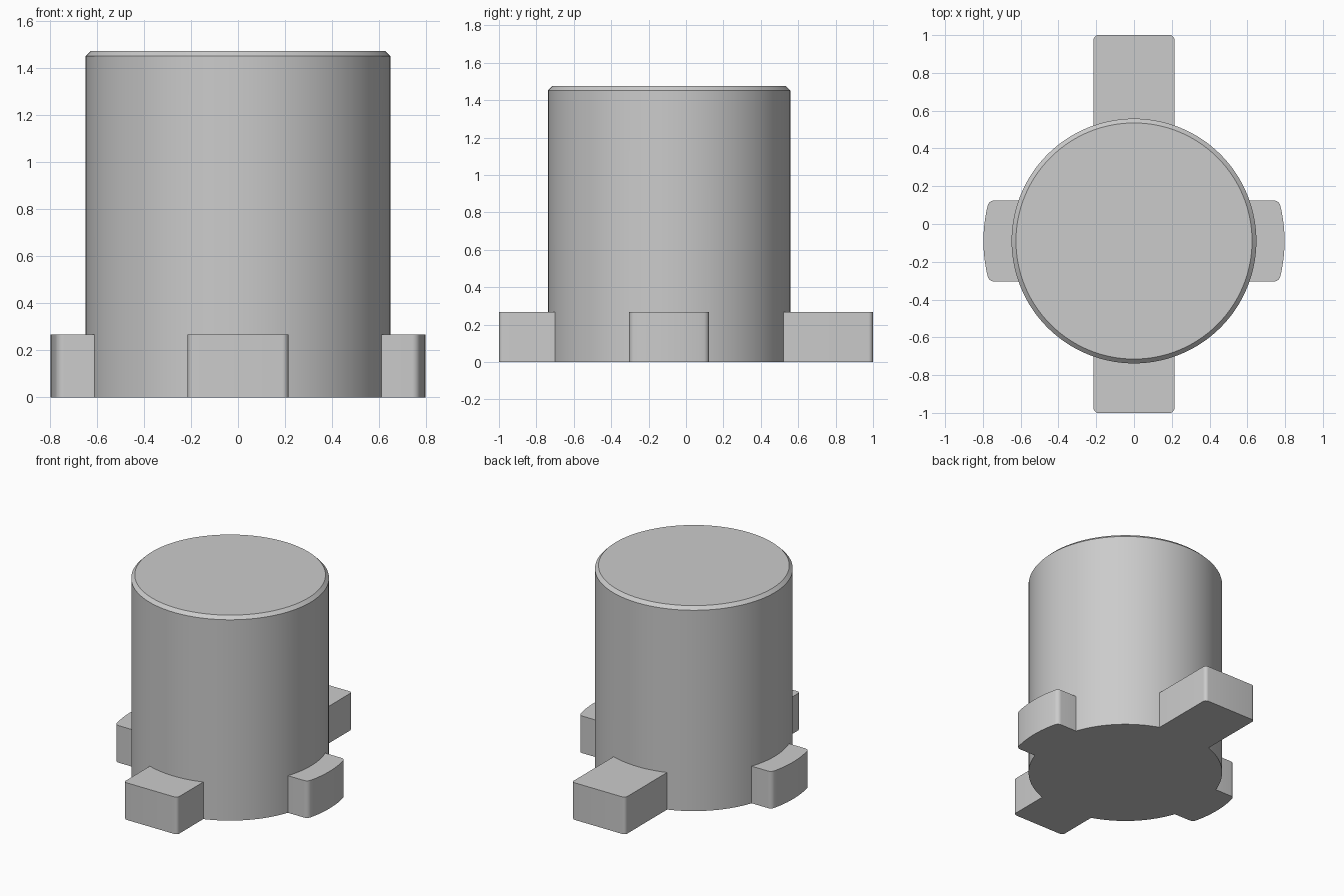
import bpy, bmesh
from math import sin, cos, pi, sqrt, atan2

cube = bpy.data.objects.get("Cube")
if cube:
    bpy.data.objects.remove(cube)

CENTRE_Y = -0.09
RADIUS, HEIGHT, CHAMFER = 0.648, 1.475, 0.023
LUG_HALF, LUG_HEIGHT = 0.214, 0.268
FLANGE_R = 0.797

grey = bpy.data.materials.new("plain grey")
grey.use_nodes = True
colour = (0.6, 0.6, 0.6, 1)
grey.diffuse_color = colour
grey.node_tree.nodes["Principled BSDF"].inputs["Base Color"].default_value = colour


def arc(cx, cy, r, start, end, steps):
    return [(cx + r * cos(start + (end - start) * i / steps),
             cy + r * sin(start + (end - start) * i / steps)) for i in range(steps + 1)]


def prism(name, outline, height, chamfer=0):
    """Extrude a counter-clockwise outline up from the ground."""
    bm = bmesh.new()
    base = bm.faces.new([bm.verts.new((x, y, 0)) for x, y in outline])
    top = bmesh.ops.extrude_face_region(bm, geom=[base], use_keep_orig=True)["geom"]
    bmesh.ops.translate(bm, vec=(0, 0, height),
                        verts=[v for v in top if isinstance(v, bmesh.types.BMVert)])
    bmesh.ops.recalc_face_normals(bm, faces=bm.faces[:])
    if chamfer:
        rim = [e for e in bm.edges if all(v.co.z > height - 0.001 for v in e.verts)]
        bmesh.ops.bevel(bm, geom=rim, offset=chamfer, segments=1, affect='EDGES')
    mesh = bpy.data.meshes.new(name)
    bm.to_mesh(mesh)
    bm.free()
    mesh.materials.append(grey)
    obj = bpy.data.objects.new(name, mesh)
    obj.location.y = CENTRE_Y
    bpy.context.collection.objects.link(obj)
    return obj


def straight_lug(reach, r=0.025):
    """Square-ended lug pointing along +x, with rounded corners."""
    h = LUG_HALF
    return ([(0, -h)] + arc(reach - r, r - h, r, -pi / 2, 0, 6)
            + arc(reach - r, h - r, r, 0, pi / 2, 6) + [(0, h)])


def curved_lug(r=0.035):
    """Lug along +x whose end is an arc concentric with the body."""
    cy = LUG_HALF - r
    cx = sqrt((FLANGE_R - r) ** 2 - cy ** 2)
    a = atan2(cy, cx)
    return ([(0, -LUG_HALF)] + arc(cx, -cy, r, -pi / 2, -a, 6)
            + arc(0, 0, FLANGE_R, -a, a, 16)[1:-1]
            + arc(cx, cy, r, a, pi / 2, 6) + [(0, LUG_HALF)])


# Main cylinder with a chamfered rim
body = prism("cylinder_body", arc(0, 0, RADIUS, 0, 2 * pi, 128)[:-1], HEIGHT, CHAMFER)

# Four lugs around the foot
lugs = [("left_lug", curved_lug(), 0),
        ("back_lug", straight_lug(1 - CENTRE_Y), pi / 2),
        ("right_lug", curved_lug(), pi),
        ("front_lug", straight_lug(1 + CENTRE_Y), -pi / 2)]
bpy.context.view_layer.objects.active = body
for name, outline, turn in lugs:
    lug = prism(name, outline, LUG_HEIGHT)
    lug.rotation_euler.z = turn
    union = body.modifiers.new(name, 'BOOLEAN')
    union.operation, union.solver, union.object = 'UNION', 'EXACT', lug
    bpy.context.view_layer.update()
    bpy.ops.object.modifier_apply(modifier=union.name)
    bpy.data.objects.remove(lug)

# Smooth the round walls, keep the edges crisp
bpy.ops.object.select_all(action='DESELECT')
body.select_set(True)
bpy.ops.object.shade_smooth_by_angle(angle=pi / 6)
